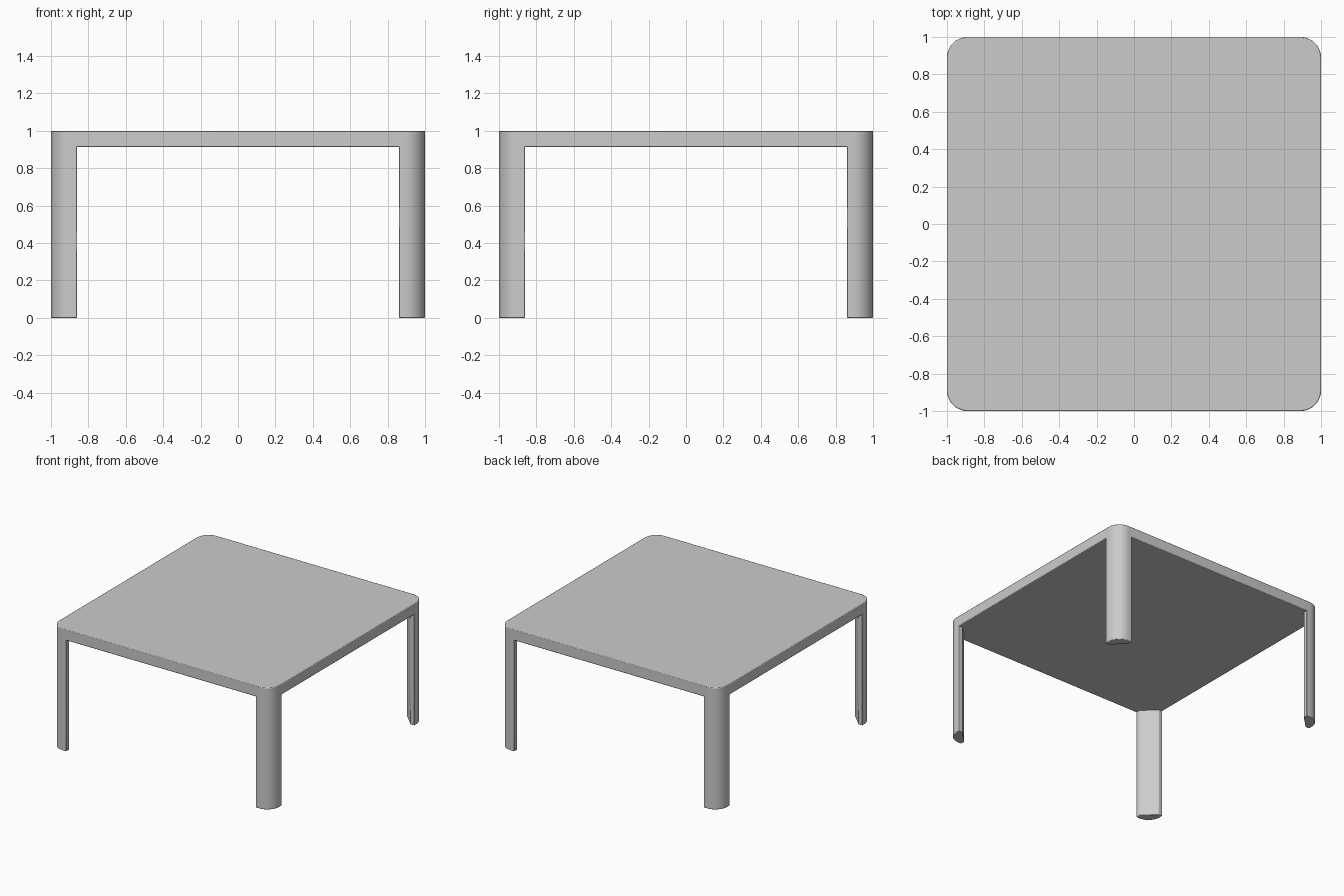
import bpy, bmesh, math

if "Cube" in bpy.data.objects:
    bpy.data.objects.remove(bpy.data.objects["Cube"])

R = 0.11        # outer corner radius in plan
UNDER = 0.912   # underside of the top


def corner_arc(sx, sy, start, steps=10):
    """Rounded outer corner of the plan outline, counter-clockwise."""
    cx, cy = sx * (1 - R), sy * (1 - R)
    return [(cx + R * math.cos(start + math.pi / 2 * i / steps),
             cy + R * math.sin(start + math.pi / 2 * i / steps))
            for i in range(steps + 1)]


def extrude_outline(name, outline, z0, z1, bevel):
    """Extrude a plan outline from z0 to z1 and soften its edges."""
    bm = bmesh.new()
    face = bm.faces.new([bm.verts.new((x, y, z0)) for x, y in outline])
    res = bmesh.ops.extrude_face_region(bm, geom=[face])
    for v in res["geom"]:
        if isinstance(v, bmesh.types.BMVert):
            v.co.z = z1
    bmesh.ops.recalc_face_normals(bm, faces=bm.faces)
    mesh = bpy.data.meshes.new(name)
    bm.to_mesh(mesh)
    bm.free()
    ob = bpy.data.objects.new(name, mesh)
    bpy.context.collection.objects.link(ob)
    bpy.ops.object.select_all(action='DESELECT')
    ob.select_set(True)
    bpy.context.view_layer.objects.active = ob
    bpy.ops.object.shade_smooth_by_angle(angle=math.radians(40))
    mod = ob.modifiers.new("soft_edges", 'BEVEL')
    mod.width = bevel
    mod.segments = 2
    mod.limit_method = 'ANGLE'
    mod.angle_limit = math.radians(40)
    return ob


# Table top: rounded square slab
outline = []
for i, (sx, sy) in enumerate([(1, 1), (-1, 1), (-1, -1), (1, -1)]):
    outline += corner_arc(sx, sy, i * math.pi / 2)
extrude_outline("table_top", outline, UNDER, 1.0, 0.005)

# Legs: slim corner section, rounded outside and cut diagonally inside
section = [(1, 0.86)] + corner_arc(1, 1, 0) + [(0.86, 1), (0.86, 0.965), (0.965, 0.86)]
for label, sx, sy in [("back_right", 1, 1), ("back_left", -1, 1),
                      ("front_left", -1, -1), ("front_right", 1, -1)]:
    extrude_outline(label + "_leg", [(x * sx, y * sy) for x, y in section],
                    0.0, UNDER + 0.03, 0.004)
